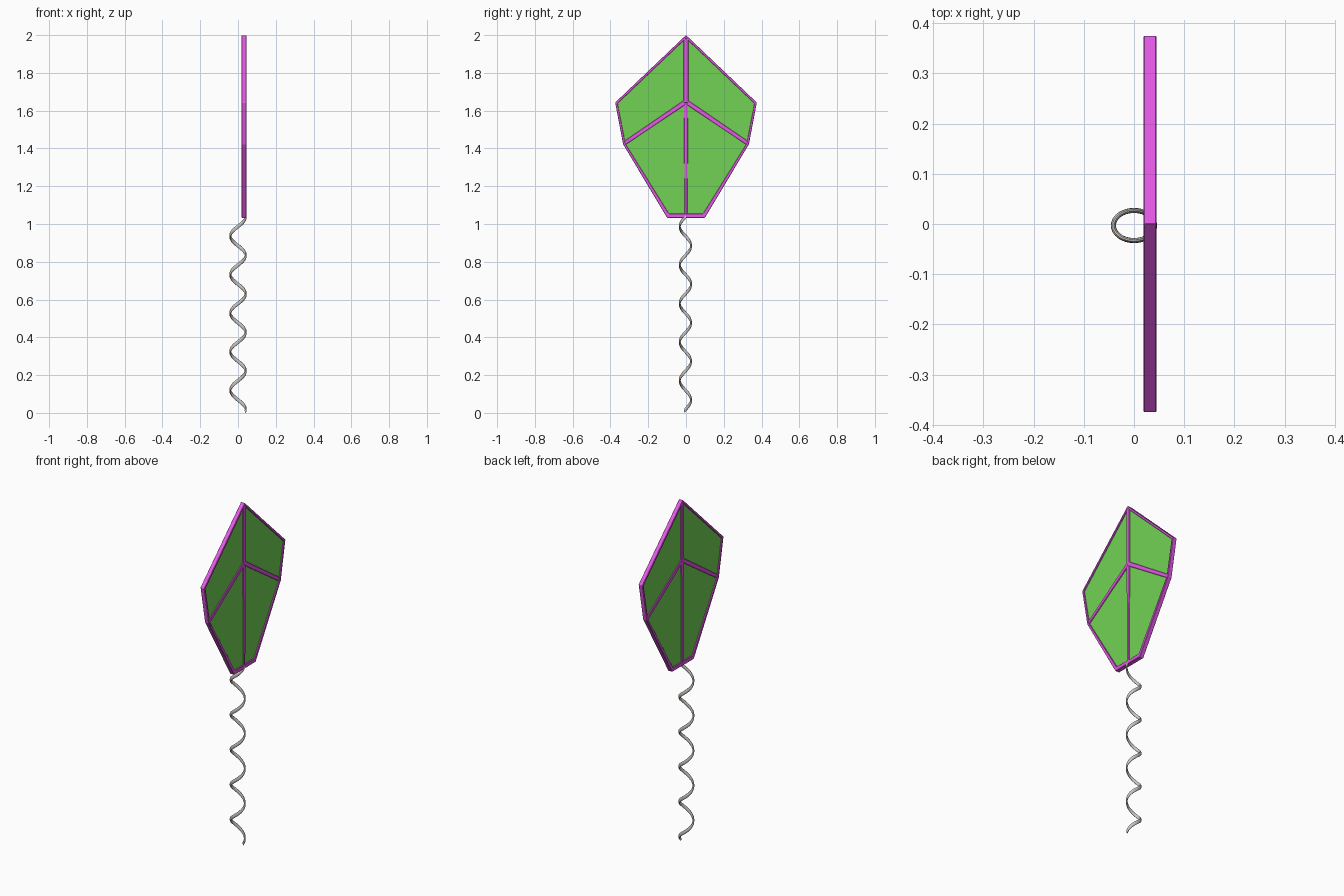
import bpy, bmesh, math
from mathutils import Vector

if "Cube" in bpy.data.objects:
    bpy.data.objects.remove(bpy.data.objects["Cube"])

XC, DEPTH = 0.032, 0.026


def material(name, color):
    m = bpy.data.materials.new(name)
    m.diffuse_color = color
    m.use_nodes = True
    m.node_tree.nodes["Principled BSDF"].inputs["Base Color"].default_value = m.diffuse_color
    return m


MAGENTA = material("magenta", (0.78, 0.10, 0.80, 1))
GREEN = material("green", (0.17, 0.65, 0.09, 1))
STEEL = material("steel", (0.60, 0.58, 0.54, 1))


def finish(name, bm, mat):
    bmesh.ops.recalc_face_normals(bm, faces=bm.faces)
    me = bpy.data.meshes.new(name)
    bm.to_mesh(me)
    bm.free()
    ob = bpy.data.objects.new(name, me)
    bpy.context.collection.objects.link(ob)
    me.materials.append(mat)
    return ob


def slab(name, polys, depth, mat, bevel=0.0):
    """Extrude polygons drawn in the YZ plane along X, centred on XC."""
    bm = bmesh.new()
    for poly in polys:
        bm.faces.new([bm.verts.new((XC - depth / 2, y, z)) for y, z in poly])
    bmesh.ops.remove_doubles(bm, verts=bm.verts, dist=1e-5)
    ext = bmesh.ops.extrude_face_region(bm, geom=bm.faces[:], use_keep_orig=True)
    new = [g for g in ext["geom"] if isinstance(g, bmesh.types.BMVert)]
    bmesh.ops.translate(bm, verts=new, vec=(depth, 0, 0))
    # drop the inner walls between neighbouring quads
    inner = [f for f in bm.faces if any(len(e.link_faces) > 3 for e in f.edges)
             and all(len(e.link_faces) > 2 for e in f.edges)]
    if inner:
        bmesh.ops.delete(bm, geom=inner, context="FACES")
    ob = finish(name, bm, mat)
    if bevel:
        mod = ob.modifiers.new("bevel", "BEVEL")
        mod.width = bevel
        mod.segments = 1
    return ob


def bar(name, a, b, wa, wb, depth):
    """Flat rib from a to b, with its width going from wa to wb."""
    a, b = Vector(a), Vector(b)
    d = (b - a).normalized()
    n = Vector((-d.y, d.x))
    poly = [a + n * wa / 2, a - n * wa / 2, b - n * wb / 2, b + n * wb / 2]
    return slab(name, [poly], depth, MAGENTA, 0.002)


def mirrored(half):
    return half + [(-y, z) for y, z in reversed(half) if y > 0]


# leaf outline frame
outer = mirrored([(0, 2.0), (0.375, 1.643), (0.333, 1.422), (0.10, 1.033)])
inner = mirrored([(0, 1.983), (0.362, 1.638), (0.321, 1.426), (0.091, 1.056)])
n = len(outer)
quads = [[outer[i], outer[(i + 1) % n], inner[(i + 1) % n], inner[i]] for i in range(n)]
slab("leaf_frame", quads, DEPTH, MAGENTA, 0.002)

# green panel recessed inside the frame
panel = [((y * 1.01), z) for y, z in inner]
slab("leaf_panel", [panel], 0.012, GREEN)

# midrib and side veins
bar("upper_midrib", (0, 1.64), (0, 1.985), 0.024, 0.024, DEPTH - 0.002)
bar("lower_midrib", (0, 1.045), (0, 1.65), 0.014, 0.024, DEPTH - 0.004)
for side, s in (("left", -1), ("right", 1)):
    bar("vein_" + side, (0, 1.648), (s * 0.327, 1.427), 0.024, 0.020, DEPTH - 0.003)

# coiled stem: elliptical section swept along a helix
RX, RY, YC, Z0, Z1, PITCH = 0.041, 0.030, -0.003, 0.012, 1.040, 0.204
STEPS, SIDES = 160, 10
bm = bmesh.new()
rings = []
for i in range(STEPS + 1):
    z = Z0 + (Z1 - Z0) * i / STEPS
    ang = math.tau * (z - 0.018) / PITCH
    ring = []
    for k in range(SIDES):
        t = math.tau * k / SIDES
        r = 0.005 * math.cos(t)
        ring.append(bm.verts.new(((RX + r) * math.cos(ang), YC + (RY + r) * math.sin(ang),
                                  z + 0.0125 * math.sin(t))))
    rings.append(ring)
for a, b in zip(rings, rings[1:]):
    for k in range(SIDES):
        j = (k + 1) % SIDES
        bm.faces.new((a[k], a[j], b[j], b[k]))
bm.faces.new(rings[0])
bm.faces.new(rings[-1])
stem = finish("coiled_stem", bm, STEEL)
bpy.context.view_layer.objects.active = stem
stem.select_set(True)
bpy.ops.object.shade_smooth_by_angle()
